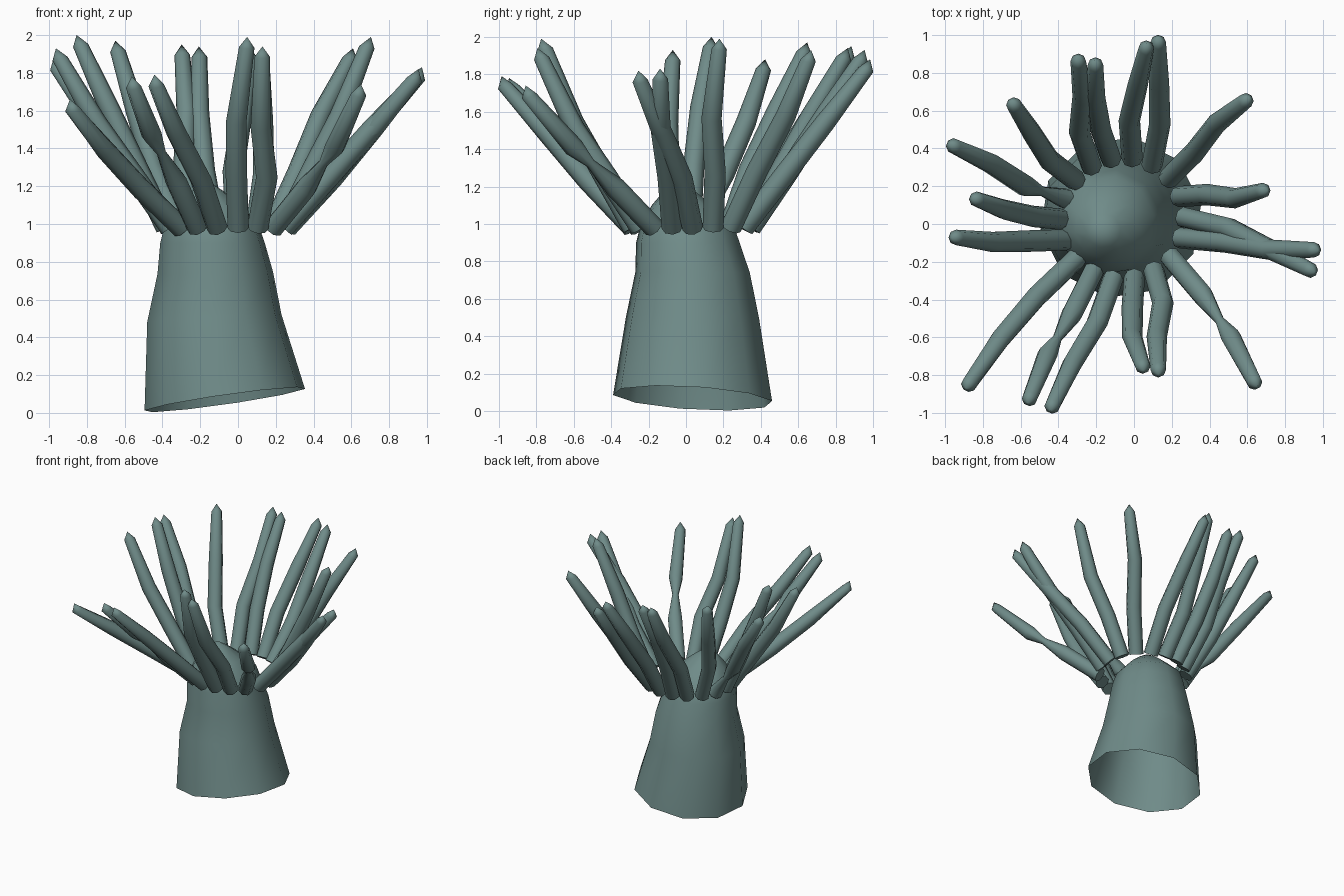
import bpy, bmesh, math
from mathutils import Vector

cube = bpy.data.objects.get("Cube")
if cube:
    bpy.data.objects.remove(cube, do_unlink=True)

UP = Vector((0, 0, 1))

skin = bpy.data.materials.new("grey_teal")
skin.use_nodes = True
colour = (0.16, 0.26, 0.25, 1)
skin.diffuse_color = colour
bsdf = next(n for n in skin.node_tree.nodes if n.type == 'BSDF_PRINCIPLED')
bsdf.inputs["Base Color"].default_value = colour


def ring(centre, radius, axis, sides, turn):
    """Regular polygon around an axis."""
    u = Vector((1, 0, 0))
    u = (u - axis * u.dot(axis)).normalized()
    v = axis.cross(u)
    steps = [turn + 2 * math.pi * k / sides for k in range(sides)]
    return [centre + (u * math.cos(a) + v * math.sin(a)) * radius for a in steps]


def loft(name, rings, apex, closed_base):
    """Skin a stack of rings up to a point."""
    bm = bmesh.new()
    rows = [[bm.verts.new(p) for p in r] for r in rings]
    top = bm.verts.new(apex)
    n = len(rows[0])
    for k in range(n):
        j = (k + 1) % n
        for low, high in zip(rows, rows[1:]):
            bm.faces.new((low[k], low[j], high[j], high[k]))
        bm.faces.new((rows[-1][k], rows[-1][j], top))
    if closed_base:
        bm.faces.new(rows[0][::-1])
    mesh = bpy.data.meshes.new(name)
    bm.to_mesh(mesh)
    bm.free()
    mesh.materials.append(skin)
    obj = bpy.data.objects.new(name, mesh)
    bpy.context.collection.objects.link(obj)
    bpy.ops.object.select_all(action='DESELECT')
    obj.select_set(True)
    bpy.context.view_layer.objects.active = obj
    bpy.ops.object.shade_smooth_by_angle(angle=math.radians(65))


# Hollow column with a slanted open foot and a peaked top: x, y, z, radius, slant
column = [
    (-.07, .035, .07, .43, 1),
    (-.125, .035, .5, .36, .4),
    (-.12, .035, .74, .31, .1),
    (-.135, .01, .9, .28, 0),
    (-.14, .005, 1, .25, 0),
    (-.15, -.02, 1.1, .165, 0),
    (-.16, -.035, 1.17, .09, 0),
]
body_rings = []
for x, y, z, radius, slant in column:
    points = ring(Vector((x, y, z)), radius, UP, 10, math.radians(9))
    for p in points:
        p.z += slant * (.143 * (p.x - x) - .06 * (p.y - y))
    body_rings.append(points)
loft("body_column", body_rings, Vector((-.16, -.04, 1.23)), False)

# Tentacles, evenly rooted round the crown:
# tip x, y, z, then two sideways bends and a droop
tentacles = [
    (.97, -.26, 1.82, .04, .02, 0),
    (.72, .18, 1.99, 0, -.03, .05),
    (.62, .68, 1.93, 0, .025, 0),
    (.13, 1, 1.88, -.03, -.015, 0),
    (.07, .97, 1.93, .04, .02, 0),
    (-.21, .88, 1.94, .03, .03, 0),
    (-.3, .9, 1.95, .04, 0, 0),
    (-.66, .66, 1.97, .04, .02, 0),
    (-.99, .43, 1.88, .03, 0, 0),
    (-.87, .14, 2, .02, .02, 0),
    (-.98, -.07, 1.93, .01, .02, .04),
    (-.9, -.88, 1.66, -.03, -.03, 0),
    (-.57, -.96, 1.78, 0, -.02, 0),
    (-.45, -1, 1.79, .025, 0, 0),
    (.05, -.79, 1.99, -.025, -.04, .07),
    (.13, -.81, 1.94, .04, 0, .07),
    (.66, -.87, 1.74, .03, .03, .04),
    (.99, -.14, 1.83, 0, -.02, 0),
]
# Arms with a pinched waist: arm index to the segment that holds it
pinched = {8: 0, 12: 1, 16: 1}

for i, (x, y, z, bend_low, bend_high, droop) in enumerate(tentacles):
    angle = math.radians(20 * i + 1)
    root = Vector((-.06 + .32 * math.cos(angle), .03 + .32 * math.sin(angle), .98))
    tip = Vector((x, y, z))
    flat = Vector((x - root.x, y - root.y, 0)).normalized()
    side = UP.cross(flat)
    shoulder = tip - flat * .038 - UP * .055
    path = [root,
            root.lerp(shoulder, 1 / 3) + side * bend_low - UP * droop / 2,
            root.lerp(shoulder, 2 / 3) + side * bend_high - UP * droop,
            shoulder]
    radii = [.056, .057, .054, .041]
    if i in pinched:
        k = pinched[i]
        path.insert(k + 1, path[k].lerp(path[k + 1], .6))
        radii.insert(k + 1, .025)
    last = len(path) - 1
    rings = []
    for k, p in enumerate(path):
        axis = (path[min(k + 1, last)] - path[max(k - 1, 0)]).normalized()
        if k == last:
            axis = (axis + UP).normalized()
        rings.append(ring(p, radii[k], axis, 8, 0))
    loft(f"tentacle_{i + 1}", rings, tip - flat * .016, True)
